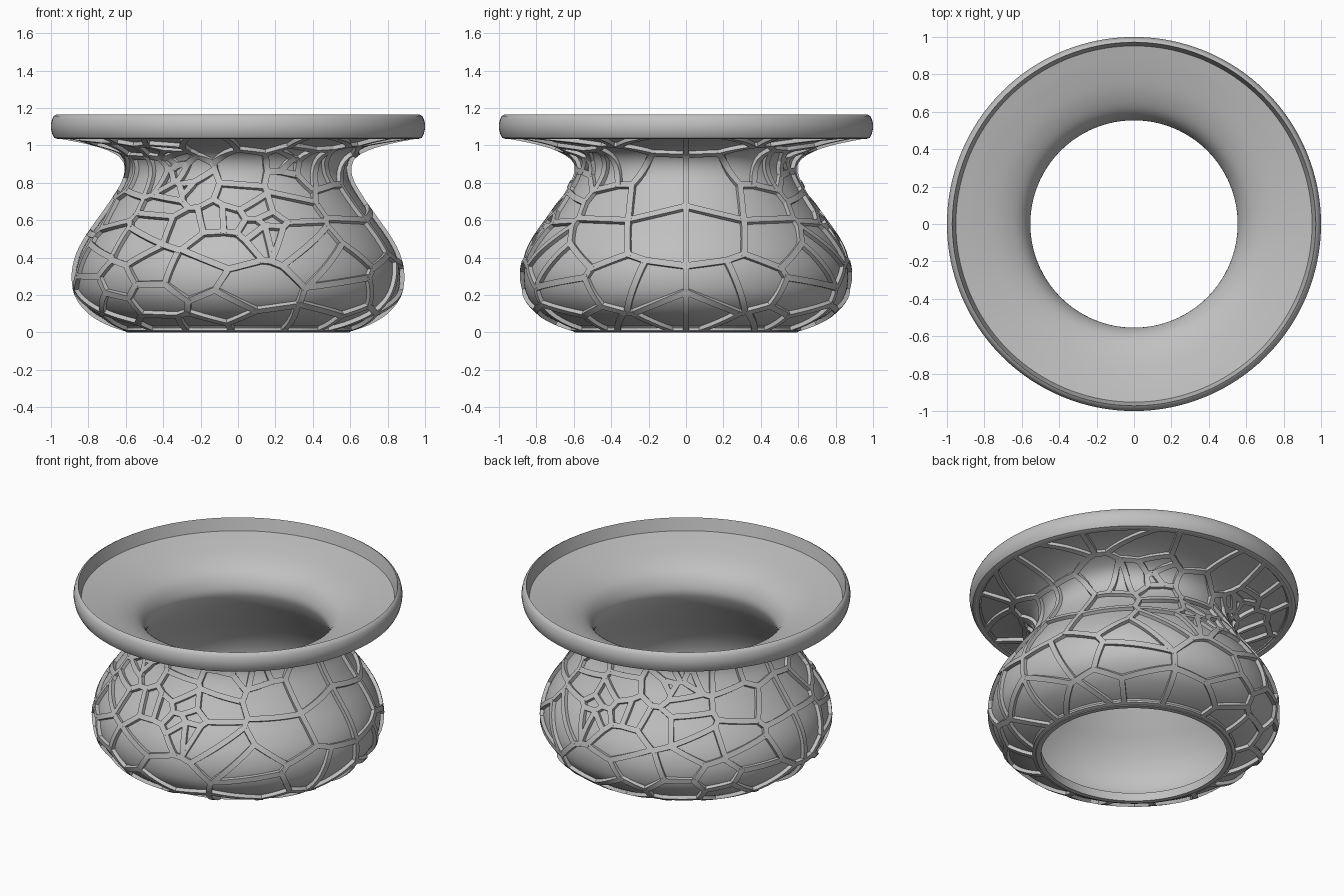
import bpy, bmesh, math, random
from mathutils import Vector

cube = bpy.data.objects.get("Cube")
if cube:
    bpy.data.objects.remove(cube)
random.seed(11)

SEGMENTS = 128
RIB_WIDTH = 0.034
PANEL_DEPTH = 0.022    # panels sit this far below the rib tops
ANGLE_SCALE = 0.6      # unrolled length of one radian
MARGIN = 0.018         # border ribs keep off the profile ends

grey = bpy.data.materials.new("warm_grey")
grey.use_nodes = True
grey.diffuse_color = (0.53, 0.53, 0.53, 1)
grey.node_tree.nodes["Principled BSDF"].inputs["Base Color"].default_value = grey.diffuse_color


def spline(points, steps=10):
    """Catmull-Rom curve through 2D points."""
    pts = [Vector(p) for p in points]
    pts = [2 * pts[0] - pts[1]] + pts + [2 * pts[-1] - pts[-2]]
    out = []
    for a, b, c, d in zip(pts, pts[1:], pts[2:], pts[3:]):
        for i in range(steps):
            t = i / steps
            out.append(0.5 * (2 * b + (c - a) * t + (2 * a - 5 * b + 4 * c - d) * t ** 2
                              + (3 * b - a - 3 * c + d) * t ** 3))
    return out + [pts[-2]]


def resample(points, count):
    """Evenly spaced points along a polyline, plus its length."""
    lengths = [(b - a).length for a, b in zip(points, points[1:])]
    total, out, i, start = sum(lengths), [], 0, 0.0
    for k in range(count + 1):
        s = total * k / count
        while i < len(lengths) - 1 and s > start + lengths[i]:
            start += lengths[i]
            i += 1
        out.append(points[i].lerp(points[i + 1], min(1, (s - start) / lengths[i])))
    return out, total


def finish(bm, name):
    bmesh.ops.recalc_face_normals(bm, faces=bm.faces)
    mesh = bpy.data.meshes.new(name)
    bm.to_mesh(mesh)
    bm.free()
    mesh.materials.append(grey)
    obj = bpy.data.objects.new(name, mesh)
    bpy.context.collection.objects.link(obj)
    bpy.ops.object.select_all(action='DESELECT')
    obj.select_set(True)
    bpy.context.view_layer.objects.active = obj
    bpy.ops.object.shade_smooth_by_angle(angle=math.radians(32))
    return obj


def lathe(name, profile):
    """Turn a closed (radius, height) outline around z."""
    bm = bmesh.new()
    rings = []
    for i in range(SEGMENTS):
        a = math.tau * i / SEGMENTS
        rings.append([bm.verts.new((r * math.cos(a), r * math.sin(a), z)) for r, z in profile])
    n = len(profile)
    for i in range(SEGMENTS):
        p, q = rings[i], rings[(i + 1) % SEGMENTS]
        for j in range(n):
            k = (j + 1) % n
            bm.faces.new((p[j], q[j], q[k], p[k]))
    return finish(bm, name)


# Outer silhouette, measured over the ribs
outer, LENGTH = resample(spline([
    (0.585, 0.0), (0.70, 0.04), (0.80, 0.1), (0.87, 0.19), (0.89, 0.3), (0.87, 0.41),
    (0.82, 0.51), (0.75, 0.61), (0.68, 0.71), (0.625, 0.8), (0.605, 0.87), (0.625, 0.93),
    (0.70, 0.975), (0.82, 1.01), (0.975, 1.04)]), 160)


def on_profile(s, offset):
    """Point at arc length s, moved along the outward normal."""
    f = min(max(s / LENGTH, 0), 1) * (len(outer) - 1)
    i = min(int(f), len(outer) - 2)
    tangent = (outer[i + 1] - outer[i]).normalized()
    return outer[i].lerp(outer[i + 1], f - i) + Vector((tangent.y, -tangent.x)) * offset


def on_surface(u, s, offset=0.0):
    r, z = on_profile(s, offset)
    a = u / ANGLE_SCALE
    return Vector((r * math.cos(a), r * math.sin(a), max(z, 0)))


# Vessel wall: recessed outside, smooth inside, open at both ends
panels = [on_profile(LENGTH * i / 70, -PANEL_DEPTH) for i in range(2, 70)]
inside = spline([(0.955, 1.085), (0.84, 1.06), (0.70, 1.02), (0.60, 0.96), (0.555, 0.87),
                 (0.575, 0.79), (0.63, 0.7), (0.70, 0.6), (0.77, 0.5), (0.82, 0.4),
                 (0.84, 0.3), (0.82, 0.2), (0.74, 0.11), (0.565, 0.055)], 5)
wall = lathe("vessel_wall", [(0.565, 0), (0.595, 0)] + [tuple(p) for p in panels]
             + [(0.965, 1.04)] + [tuple(p) for p in inside])

# Rolled rim with a sloping inner lip
rim = lathe("rim", [(0.93, 1.045), (0.965, 1.035), (0.982, 1.04), (0.993, 1.06), (1.0, 1.09),
                    (1.0, 1.115), (0.994, 1.14), (0.985, 1.157), (0.972, 1.165),
                    (0.952, 1.084), (0.93, 1.075)])

# Cell seeds over one half of the body, with a few tight clusters
WIDTH = math.pi * ANGLE_SCALE
seeds = []
while len(seeds) < 62:
    tries = [Vector((random.uniform(0.03, WIDTH - 0.03), random.uniform(0.04, LENGTH - 0.04)))
             for _ in range(4)]
    seeds.append(max(tries, key=lambda p: min([(p - q).length for q in seeds], default=1)))
for angle, part, count in ((1.5, 0.52, 7), (2.2, 0.7, 8), (0.9, 0.75, 4)):
    for _ in range(count):
        seeds.append(Vector((random.gauss(angle * ANGLE_SCALE, 0.09),
                             random.gauss(part * LENGTH, 0.06))))
mirrored = [Vector((-p.x, p.y)) for p in seeds] + [Vector((2 * WIDTH - p.x, p.y)) for p in seeds]


def clip(poly, a, b):
    """Keep the part of poly nearer to a than to b."""
    mid, axis, out = (a + b) / 2, b - a, []
    for p, q in zip(poly, poly[1:] + poly[:1]):
        dp, dq = (p - mid).dot(axis), (q - mid).dot(axis)
        if dp <= 0:
            out.append(p)
        if dp * dq < 0:
            out.append(p.lerp(q, dp / (dp - dq)))
    return out


edges = {}
for seed in seeds:
    low, high = MARGIN, LENGTH - MARGIN
    cell = [Vector(c) for c in ((-1, low), (WIDTH + 1, low), (WIDTH + 1, high), (-1, high))]
    for other in seeds + mirrored:
        if other is not seed and cell:
            cell = clip(cell, seed, other)
    for p, q in zip(cell, cell[1:] + cell[:1]):
        m = (p + q) / 2
        if (q - p).length > 0.004:
            edges[(round(m.x, 3), round(m.y, 3))] = (p, q)

# Raised ribs: a box section swept along every cell border
bm = bmesh.new()
for p, q in edges.values():
    reach = (q - p).normalized() * 0.009
    p, q = p - reach, q + reach
    n = max(2, math.ceil((q - p).length / 0.04))
    path = [p.lerp(q, i / n) for i in range(n + 1)]
    tops = [on_surface(*c) for c in path]
    lows = [on_surface(*c, -PANEL_DEPTH - 0.012) for c in path]
    sections = []
    for i, (top, base) in enumerate(zip(tops, lows)):
        along = tops[min(i + 1, n)] - tops[max(i - 1, 0)]
        side = along.cross(top - base).normalized() * RIB_WIDTH / 2
        corners = [top - side, top + side, base + side, base - side]
        sections.append([bm.verts.new((c.x, c.y, max(c.z, 0))) for c in corners])
    for a, b in zip(sections, sections[1:]):
        for j in range(4):
            k = (j + 1) % 4
            bm.faces.new((a[j], a[k], b[k], b[j]))
    bm.faces.new(sections[0][::-1])
    bm.faces.new(sections[-1])
ribs = finish(bm, "lattice_ribs")
mirror = ribs.modifiers.new("front_and_back", 'MIRROR')
mirror.use_axis = (False, True, False)
mirror.use_mirror_merge = False
